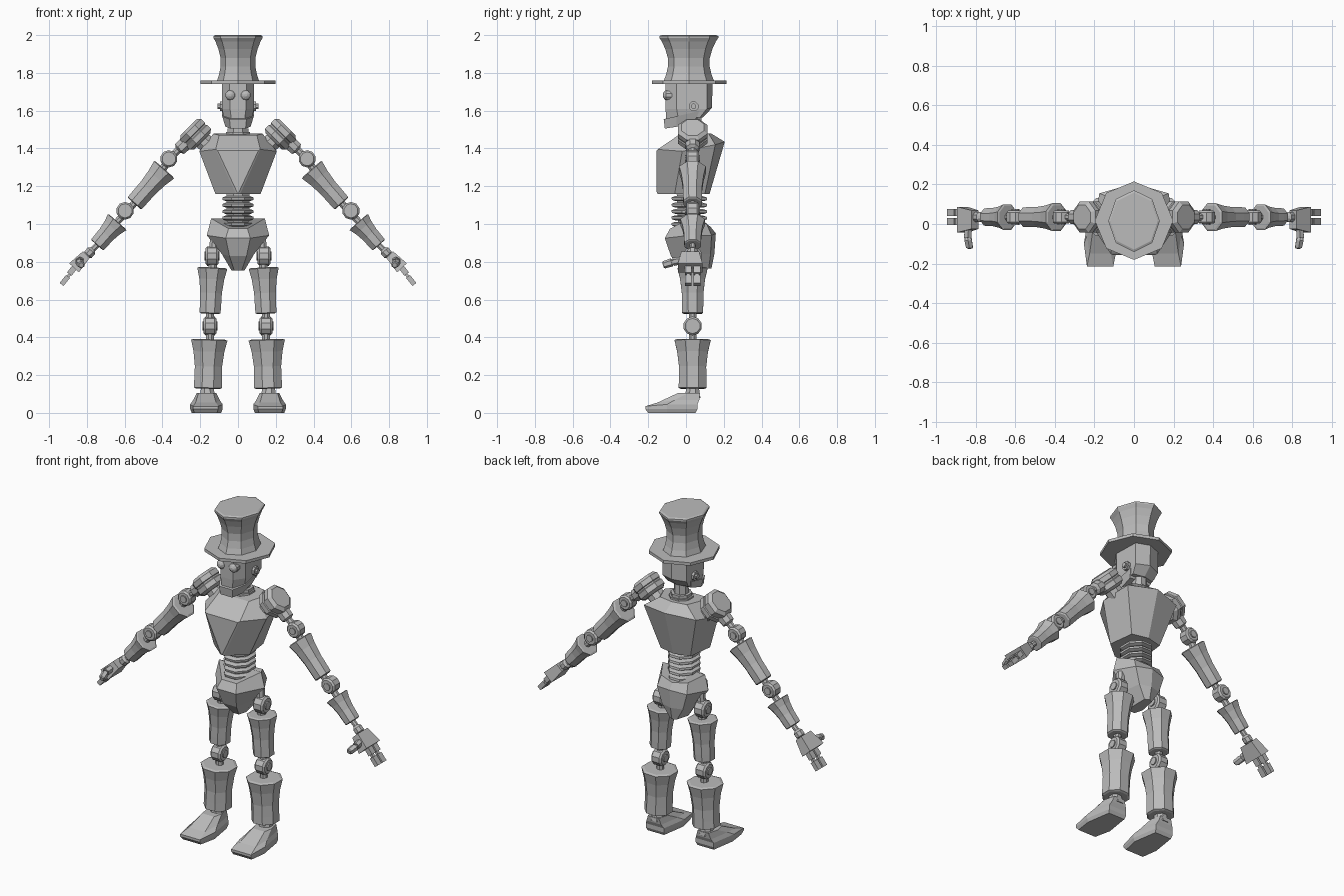
import bpy, bmesh, math
from mathutils import Vector

if "Cube" in bpy.data.objects:
    bpy.data.objects.remove(bpy.data.objects["Cube"])

metal = bpy.data.materials.new("grey_metal")
metal.diffuse_color = (0.5, 0.5, 0.5, 1)
metal.use_nodes = True
metal.node_tree.nodes["Principled BSDF"].inputs["Base Color"].default_value = metal.diffuse_color


def loft(name, rings, mirror=False, inset_front=False):
    """Skin a list of equal-length point rings, closed at both ends."""
    bm = bmesh.new()
    vs = [[bm.verts.new(p) for p in r] for r in rings]
    n = len(vs[0])
    for a, b in zip(vs, vs[1:]):
        for i in range(n):
            j = (i + 1) % n
            bm.faces.new((a[i], a[j], b[j], b[i]))
    bm.faces.new(vs[0])
    bm.faces.new(vs[-1])
    bmesh.ops.recalc_face_normals(bm, faces=bm.faces)
    if inset_front:
        front = [f for f in bm.faces if f.normal.y < -0.95]
        bmesh.ops.inset_region(bm, faces=front, thickness=0.012, depth=0.006)
    me = bpy.data.meshes.new(name)
    bm.to_mesh(me)
    bm.free()
    me.materials.append(metal)
    ob = bpy.data.objects.new(name, me)
    bpy.context.collection.objects.link(ob)
    if mirror:
        ob.modifiers.new("mirror", "MIRROR")
    return ob


def tube(name, p0, p1, profile, mirror=True, sides=8, turn=0.5, flat=1.0):
    """Turned part from p0 to p1; profile is (fraction, radius) pairs."""
    p0, p1 = Vector(p0), Vector(p1)
    d = (p1 - p0).normalized()
    u = Vector((0, 1, 0)) if abs(d.y) < 0.9 else Vector((1, 0, 0))
    w = d.cross(u).normalized()
    rings = []
    for t, r in profile:
        c = p0.lerp(p1, t)
        ang = [2 * math.pi * (i + turn) / sides for i in range(sides)]
        rings.append([c + u * (r * flat * math.cos(a)) + w * (r * math.sin(a)) for a in ang])
    return loft(name, rings, mirror)


def flared(a, m, b):
    """Concave limb casing with bevelled ends."""
    return [(0, a * .85), (.02, a), (.25, a * .4 + m * .6), (.55, m),
            (.8, m * .6 + b * .4), (.98, b), (1, b * .85)]


def wheel(name, c, axis, r, half):
    """Hinge drum with a smaller hub on each face."""
    c, a = Vector(c), Vector(axis)
    tube(name, c - a * half, c + a * half,
         [(0, r * .45), (.08, r * .45), (.08, r * .8), (.2, r), (.8, r),
          (.92, r * .8), (.92, r * .45), (1, r * .45)], sides=10)


def ring(f, s, b, c):
    """Symmetric cross-section: front, side, back-side pairs and back centre."""
    h = [f, s, b]
    return h + [c] + [(-x, y, z) for x, y, z in reversed(h)]


def box(name, p0, p1, wy, wn, taper=1.0, mirror=True):
    """Bevel-free bar from p0 to p1, wy wide in y and wn wide across."""
    p0, p1 = Vector(p0), Vector(p1)
    d = (p1 - p0).normalized()
    y = Vector((0, 1, 0))
    w = d.cross(y).normalized()
    q = [(-1, -1), (1, -1), (1, 1), (-1, 1)]
    return loft(name, [[p + y * (i * wy / 2 * k) + w * (j * wn / 2 * k) for i, j in q]
                       for p, k in ((p0, taper), (p1, 1))], mirror)


Y = 0.035

# Hat
tube("hat_crown", (0, .015, 1.755), (0, .015, 2.0),
     [(0, .112), (.15, .1), (.32, .092), (.5, .092), (.7, .104), (.86, .119),
      (.94, .13), (.98, .13), (1, .12)], False, turn=0, flat=1.2)
tube("hat_brim", (0, .017, 1.742), (0, .017, 1.76), [(0, .198), (1, .198)], False, turn=0)

# Head, jaw, eyes and ear bolts
loft("head", [
    ring((.035, -.105, 1.55), (.076, -.04, 1.56), (.07, .075, 1.565), (0, .09, 1.565)),
    ring((.042, -.108, 1.61), (.084, -.05, 1.61), (.08, .11, 1.61), (0, .138, 1.615)),
    ring((.045, -.108, 1.745), (.085, -.05, 1.745), (.08, .11, 1.745), (0, .14, 1.745))])
loft("jaw", [
    ring((.04, -.112, 1.505), (.066, -.05, 1.515), (.07, .05, 1.55), (0, .06, 1.55)),
    ring((.045, -.118, 1.555), (.084, -.05, 1.57), (.084, .07, 1.598), (0, .07, 1.598))])
tube("eyes", (.041, -.06, 1.682), (.041, -.122, 1.682),
     [(0, .027), (.75, .027), (.9, .02), (1, .008)], sides=10)
tube("ear_bolts", (.07, .04, 1.623), (.108, .04, 1.623),
     [(0, .027), (.7, .027), (.7, .015), (1, .015)], sides=8)

# Neck
tube("neck", (0, .045, 1.45), (0, .045, 1.58), [(0, .045), (1, .04)], False)
tube("neck_collar", (0, .045, 1.47), (0, .045, 1.505),
     [(0, .07), (.5, .07), (.5, .06), (1, .06)], False)

# Chest with raised wedge plate
loft("chest", [
    ring((.012, -.15, 1.16), (.12, -.06, 1.16), (.1, .1, 1.16), (0, .125, 1.16)),
    ring((.118, -.15, 1.395), (.205, -.02, 1.385), (.175, .155, 1.42), (0, .205, 1.435)),
    ring((.1, -.04, 1.47), (.13, .02, 1.478), (.09, .12, 1.478), (0, .135, 1.478))],
    inset_front=True)

# Waist bellows
tube("waist_core", (0, .02, .95), (0, .01, 1.18), [(0, .065), (1, .065)], False)
for i in range(5):
    z = .985 + i * .034
    tube("waist_ring", (0, .02, z), (0, .015, z + .026),
         [(0, .07), (.25, .088), (.75, .088), (1, .07)], False, flat=1.15)

# Pelvis shell with a V-shaped top edge
loft("pelvis", [
    ring((.02, -.02, .755), (.035, .03, .755), (.025, .12, .765), (0, .135, .765)),
    ring((.045, -.08, .83), (.085, .02, .84), (.07, .13, .84), (0, .15, .84)),
    ring((.065, -.112, .925), (.165, .02, .94), (.1, .135, .94), (0, .158, .95)),
    ring((.05, -.085, .975), (.142, .02, 1.03), (.09, .11, 1.0), (0, .13, .985))])

# Legs
tube("hip_stem", (.125, Y, .93), (.135, Y, .76), [(0, .025), (1, .025)])
wheel("hip_joint", (.138, Y, .83), (1, 0, 0), .052, .04)
tube("thigh", (.136, Y, .77), (.148, Y, .525), flared(.086, .062, .06))
tube("knee_stem", (.148, Y, .54), (.148, Y, .38), [(0, .022), (1, .022)])
wheel("knee_joint", (.148, Y, .46), (1, 0, 0), .05, .04)
tube("shin", (.152, Y, .39), (.16, Y, .128), flared(.104, .078, .08))
tube("ankle", (.162, Y, .14), (.162, Y, .08), [(0, .035), (1, .045)])


def foot_ring(z, toe, ball, heel, w):
    """Shoe outline: toe pair, ball pair, heel pair around the leg line."""
    c = .167
    return [(c - w * .72, toe, z), (c + w * .82, toe, z), (c + w, ball, z),
            (c + w * .7, heel, z), (c - w * .7, heel, z), (c - w, ball, z)]


sole = foot_ring(0, -.2, -.1, .05, .078)
welt = foot_ring(.02, -.215, -.1, .06, .086)
upper = [(x, y, .035 if y < -.15 else .045) for x, y, _ in welt]
mid = [(x, y, .055 if y < -.1 else .068) for x, y, _ in foot_ring(0, -.15, -.06, .07, .07)]
loft("foot", [sole, welt, upper, mid, foot_ring(.104, -.045, .01, .075, .052)], True)

# Arms
S, E1, E2, W = (.225, Y, 1.475), (.366, Y, 1.345), (.598, Y, 1.07), (.785, Y, .848)
tube("shoulder_drum", (.188, Y, 1.438), (.262, Y, 1.512),
     [(0, .065), (.15, .085), (.42, .085), (.46, .08), (.54, .08), (.58, .085),
      (.85, .085), (1, .065)])
tube("shoulder_socket", (.14, Y, 1.4), (.225, Y, 1.475), [(0, .05), (1, .05)])
tube("shoulder_stem", S, E1, [(0, .045), (.6, .038), (.65, .02), (1, .02)])
wheel("upper_arm_joint", E1, (0, 1, 0), .046, .04)
tube("upper_arm_stem", E1, (.41, Y, 1.27), [(0, .022), (1, .022)])
tube("upper_arm", (.389, Y, 1.29), (.549, Y, 1.108), flared(.076, .055, .053))
tube("elbow_stem", (.54, Y, 1.12), (.65, Y, 1.0), [(0, .02), (1, .02)])
wheel("elbow_joint", E2, (0, 1, 0), .047, .04)
tube("forearm", (.638, Y, 1.012), (.746, Y, .888), flared(.07, .05, .047))
tube("wrist_stem", (.735, Y, .9), (.82, Y, .815), [(0, .016), (1, .016)])
tube("wrist_ball", (.767, Y, .868), (.803, Y, .828),
     [(0, .015), (.25, .028), (.75, .028), (1, .015)])

# Hands: palm, two jointed fingers, thumb
box("palm", (.803, .022, .838), (.868, .022, .768), .13, .07, .72)
for y in (.058, .012):
    box("finger_base", (.862, y, .775), (.893, y, .735), .036, .03)
    box("finger_knuckle", (.885, y, .74), (.905, y, .715), .02, .015)
    box("finger_tip", (.9, y, .722), (.934, y, .68), .036, .026)
tube("thumb_base", (.835, -.01, .81), (.84, -.068, .8), [(0, .02), (1, .022)], sides=6)
tube("thumb_tip", (.84, -.066, .8), (.83, -.122, .782),
     [(0, .013), (.2, .022), (.9, .02), (1, .014)], sides=6)
